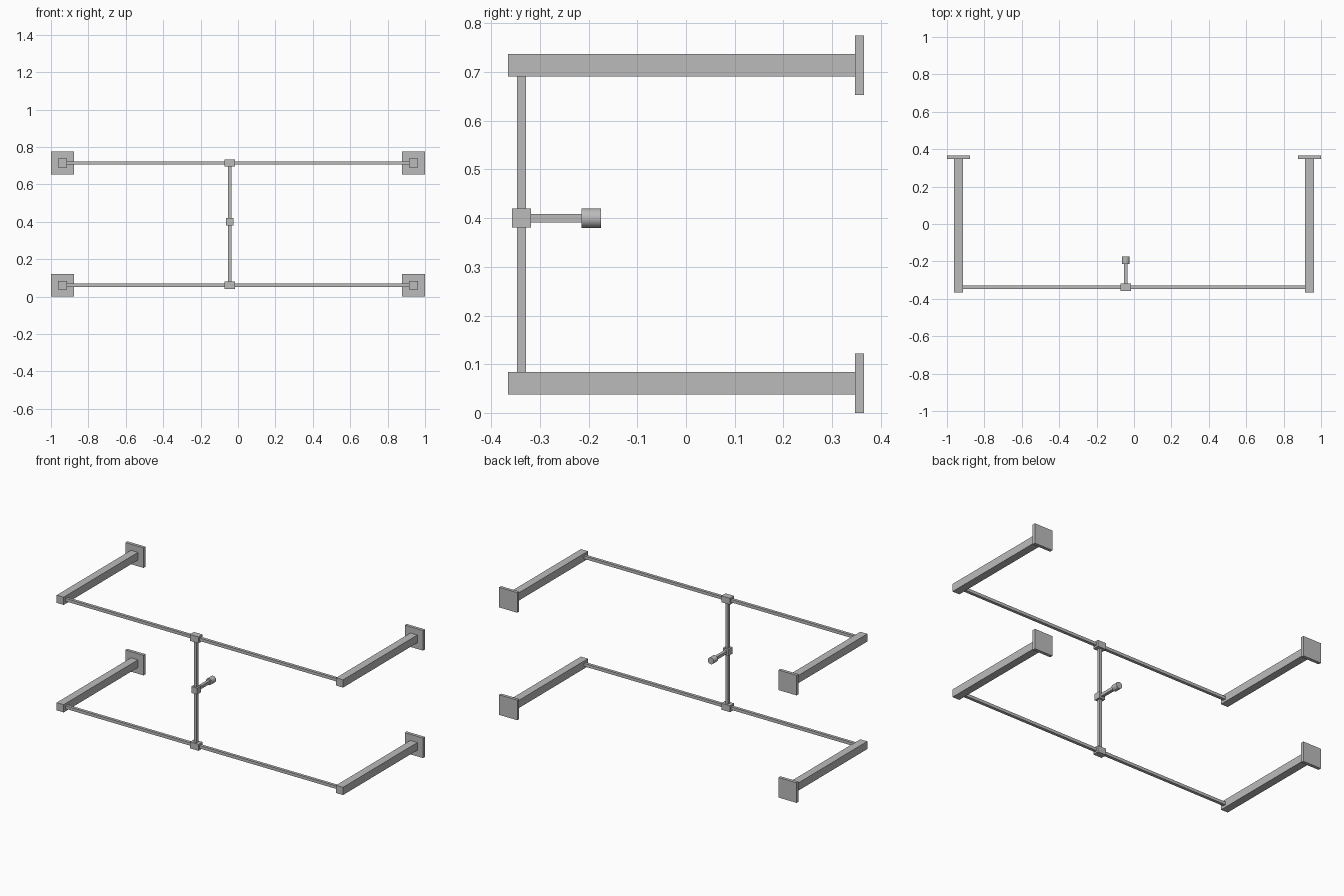
import bpy
import math

if "Cube" in bpy.data.objects:
    bpy.data.objects.remove(bpy.data.objects["Cube"], do_unlink=True)

GREY = (0.5, 0.5, 0.5, 1.0)
metal = bpy.data.materials.new("grey_metal")
metal.use_nodes = True
metal.diffuse_color = GREY
metal.node_tree.nodes["Principled BSDF"].inputs["Base Color"].default_value = GREY


def box(name, center, size):
    bpy.ops.mesh.primitive_cube_add(size=1, location=center)
    ob = bpy.context.object
    ob.name = name
    ob.scale = size
    bpy.ops.object.transform_apply(location=False, rotation=False, scale=True)
    ob.data.materials.append(metal)
    return ob


ROD = 0.018      # thin rod thickness
CLAMP = 0.039    # clamp thickness
ARM_X = 0.939
ROD_Y = -0.338
POST_X = -0.044
LOW, HIGH, MID = 0.061, 0.714, 0.4

for level, z in (("lower", LOW), ("upper", HIGH)):
    # Wall plates and arms on both sides
    for side, sx in (("left", 1), ("right", -1)):
        box(f"{level}_{side}_wall_plate", (sx * ARM_X, 0.3565, z), (0.122, 0.019, 0.122))
        box(f"{level}_{side}_arm", (sx * ARM_X, -0.0095, z), (0.047, 0.713, 0.047))
    # Long rail and its sliding clamp
    box(f"{level}_rail", (0, ROD_Y, z), (2 * ARM_X - 0.046, ROD, ROD))
    box(f"{level}_clamp", (POST_X, ROD_Y, z), (0.058, CLAMP, CLAMP))

# Upright post between the rails
box("post", (POST_X, ROD_Y, (LOW + HIGH) / 2), (ROD, ROD, HIGH - LOW - CLAMP))
box("post_clamp", (POST_X, ROD_Y, MID), (CLAMP, CLAMP, CLAMP))

# Short stem carrying the round head
box("stem", (POST_X, -0.267, MID), (ROD, 0.104, ROD))
bpy.ops.mesh.primitive_cylinder_add(vertices=32, radius=0.02, depth=0.04,
                                    location=(POST_X, -0.195, MID),
                                    rotation=(math.pi / 2, 0, 0))
head = bpy.context.object
head.name = "round_head"
head.data.materials.append(metal)
bpy.ops.object.shade_smooth_by_angle()
